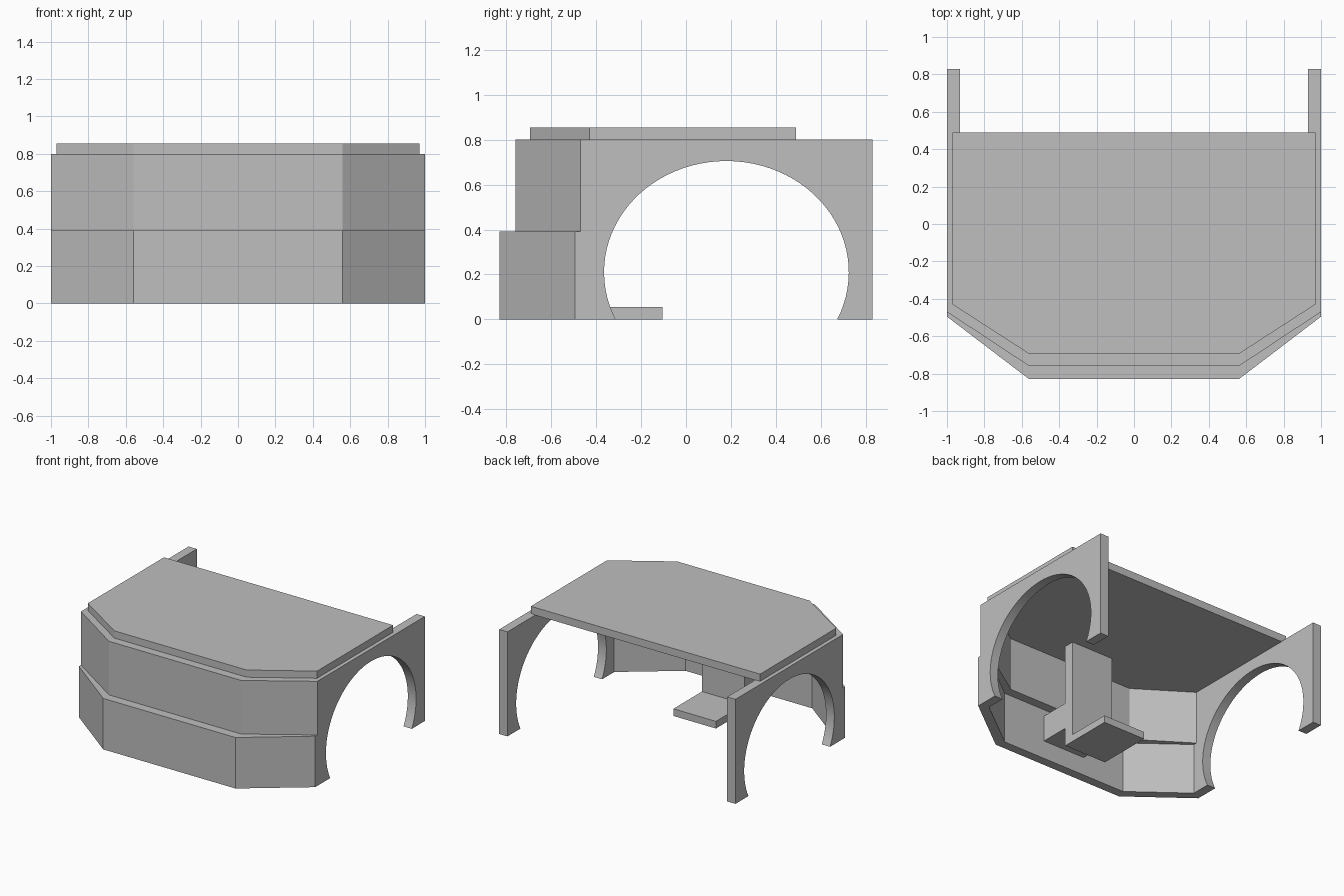
import bpy, bmesh, math
from mathutils import Vector

cube = bpy.data.objects.get("Cube")
if cube:
    bpy.data.objects.remove(cube, do_unlink=True)

grey = bpy.data.materials.new("light_grey")
grey.use_nodes = True
GREY = (0.52, 0.52, 0.52, 1)
grey.diffuse_color = GREY
grey.node_tree.nodes["Principled BSDF"].inputs["Base Color"].default_value = GREY


def prism(name, points, depth):
    """Extrude a closed 3D outline along the depth vector."""
    bm = bmesh.new()
    face = bm.faces.new([bm.verts.new(p) for p in points])
    side = bmesh.ops.extrude_face_region(bm, geom=[face])["geom"]
    verts = [v for v in side if isinstance(v, bmesh.types.BMVert)]
    bmesh.ops.translate(bm, verts=verts, vec=Vector(depth))
    bmesh.ops.recalc_face_normals(bm, faces=bm.faces)
    mesh = bpy.data.meshes.new(name)
    bm.to_mesh(mesh)
    bm.free()
    mesh.materials.append(grey)
    obj = bpy.data.objects.new(name, mesh)
    bpy.context.collection.objects.link(obj)
    return obj


def slab(name, outline, z0, z1):
    return prism(name, [(x, y, z0) for x, y in outline], (0, 0, z1 - z0))


def box(name, half_x, y0, y1, z0, z1):
    return slab(name, [(-half_x, y0), (half_x, y0), (half_x, y1), (-half_x, y1)], z0, z1)


def mirrored(half):
    """Close a right-hand run of points with its reflection."""
    return half + [(-x, y) for x, y in reversed(half)]


# Faceted front bands, open at the back
WALL = 0.07


def front_band(name, y_side, y_front, z0, z1):
    edge = Vector((0.44, y_side - y_front)).normalized()
    normal = Vector((-edge.y, edge.x)) * WALL
    start = Vector((0.56, y_front)) + normal
    slope = edge.y / edge.x
    inner_front = (start.x + (y_front + WALL - start.y) / slope, y_front + WALL)
    inner_side = (1 - WALL, start.y + (1 - WALL - start.x) * slope)
    outer = [(1, y_side), (0.56, y_front)]
    inner = [inner_front, inner_side]
    left = [(-x, y) for x, y in outer[::-1]]
    inside = [(-x, y) for x, y in inner[::-1]] + inner
    end = y_side + 0.03
    outline = [(1, end)] + outer + left + [(-1, end)] + inside
    return slab(name, outline, z0, z1)


front_band("lower_front_band", -0.495, -0.83, 0, 0.39)
front_band("upper_front_band", -0.47, -0.76, 0.39, 0.80)

# Table top with clipped front corners
slab("table_top", mirrored([(0.97, 0.49), (0.97, -0.43), (0.56, -0.695)]), 0.797, 0.855)

# Arched side panels
CY, CZ, RY, RZ = 0.18, 0.21, 0.545, 0.495
low = math.asin(-CZ / RZ)
STEPS = 56
arch = []
for i in range(STEPS + 1):
    t = low + (math.pi - 2 * low) * i / STEPS
    arch.append((CY + RY * math.cos(t), max(0, CZ + RZ * math.sin(t))))
profile = [(-0.47, 0), (-0.47, 0.80), (0.83, 0.80), (0.83, 0)] + arch
for name, x in (("left_side_panel", 1 - WALL), ("right_side_panel", -1)):
    panel = prism(name, [(x, y, z) for y, z in profile], (WALL, 0, 0))
    bpy.ops.object.select_all(action="DESELECT")
    panel.select_set(True)
    bpy.context.view_layer.objects.active = panel
    bpy.ops.object.shade_smooth_by_angle(angle=math.radians(25))

# Central support: upright, foot plate and bracket to the front wall
box("support_upright", 0.18, -0.53, -0.45, 0, 0.80)
box("foot_plate", 0.18, -0.45, -0.105, 0, 0.055)
box("front_bracket", 0.18, -0.76, -0.53, 0.14, 0.34)
